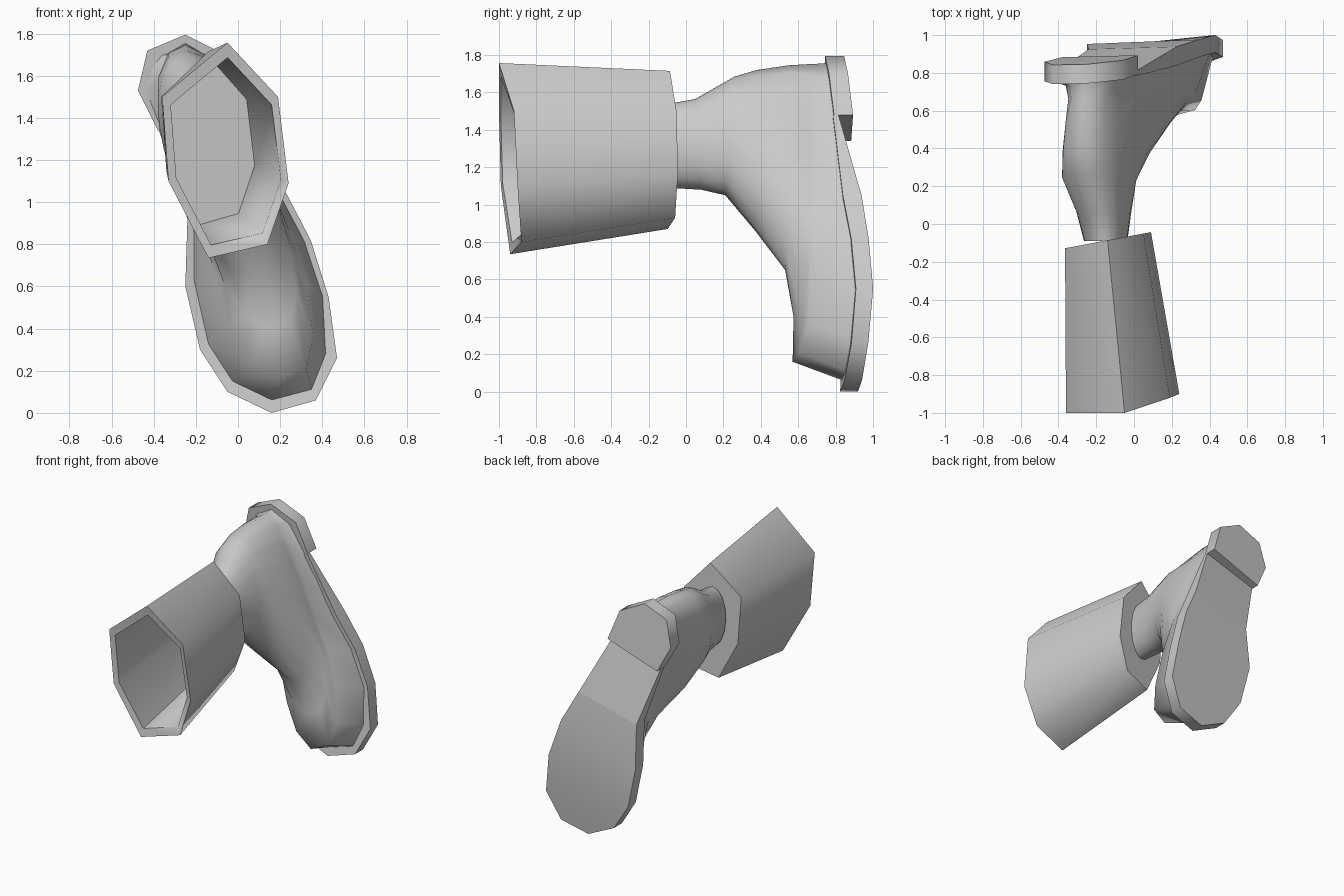
import bpy, bmesh, math
from mathutils import Vector

if "Cube" in bpy.data.objects:
    bpy.data.objects.remove(bpy.data.objects["Cube"])


def finish(name, bm, angle):
    bmesh.ops.recalc_face_normals(bm, faces=bm.faces[:])
    mesh = bpy.data.meshes.new(name)
    bm.to_mesh(mesh)
    bm.free()
    ob = bpy.data.objects.new(name, mesh)
    bpy.context.collection.objects.link(ob)
    bpy.ops.object.select_all(action='DESELECT')
    ob.select_set(True)
    bpy.context.view_layer.objects.active = ob
    bpy.ops.object.shade_smooth_by_angle(angle=math.radians(angle))
    return ob


def skin(bm, rings, caps=True):
    """Join rings of points with quads; returns the vertex rings."""
    vr = [[bm.verts.new(p) for p in r] for r in rings]
    n = len(vr[0])
    for a, b in zip(vr, vr[1:]):
        for i in range(n):
            j = (i + 1) % n
            bm.faces.new((a[i], a[j], b[j], b[i]))
    if caps:
        bm.faces.new(vr[0])
        bm.faces.new(vr[-1])
    return vr


def interp(table, t):
    for (a, u), (b, v) in zip(table, table[1:]):
        if t <= b:
            return u + (v - u) * max(0, t - a) / (b - a)
    return table[-1][1]


def inset(ring, f, dy):
    c = sum((Vector(p) for p in ring), Vector()) / len(ring)
    return [(c.x + (x - c.x) * f, y + dy, c.z + (z - c.z) * f) for x, y, z in ring]


# Hollow seven-sided cuff, closed at the ankle end
front = [(-.05, -1, 1.757), (.19, -.92, 1.5), (.24, -.9, 1.09), (.14, -.88, .8),
         (-.14, -.94, .735), (-.33, -.99, 1.1), (-.36, -1, 1.5)]
back_xz = [(-.14, 1.715), (.05, 1.5), (.09, 1.17), (.01, .93),
           (-.2, .87), (-.34, 1.15), (-.365, 1.5)]
back = [(x, -.06 + .187 * x, z) for x, z in back_xz]
bm = bmesh.new()
skin(bm, [back, front, inset(front, .87, .01), inset(back, .95, -.05)])
finish("cuff", bm, 66)

# Sole-shaped outline (x, z), heel first then down the right side and back up
outline = [(-.25, 1.75), (-.10, 1.67), (-.02, 1.50), (.09, 1.30), (.22, 1.02),
           (.33, .80), (.41, .55), (.42, .28), (.35, .11), (.16, .06),
           (-.03, .15), (-.15, .33), (-.22, .62), (-.23, .90), (-.36, 1.30),
           (-.44, 1.54), (-.40, 1.69)]


def upper_ring(k, xt, zt, yt, xb, zb, yb, width, dome=0):
    """Section blended from ellipse (k=0) to sole outline (k=1)."""
    pts = []
    for i, (x, z) in enumerate(outline):
        a = math.pi * i / 9 if i <= 9 else math.pi * (1 + (i - 9) / 8)
        s = (1.75 - z) / 1.69
        w = x - (-.25 + .41 * s)
        s = s * k + (1 - math.cos(a)) / 2 * (1 - k)
        w = w * k + .25 * math.sin(a) * (1 - k)
        y = yt + (yb - yt) * s + dome * s * (w / .25) ** 2
        pts.append((xt + (xb - xt) * s + w * width, y, zt + (zb - zt) * s))
    return pts


# Shoe upper: sections fanning from ankle to sole
seam = [(0, .83), (.06, .84), (.5, .92), (.8, .91), (1.03, .90), (1.3, .84), (1.5, .80), (1.75, .79)]
rings = [upper_ring(*p) for p in (
    (0, -.16, 1.54, -.09, -.14, 1.09, -.09, .46),
    (0, -.18, 1.565, .05, -.14, 1.08, .08, .58),
    (.1, -.23, 1.685, .26, -.15, 1.05, .21, .76),
    (.2, -.25, 1.72, .38, -.07, .86, .37, .8),
    (.4, -.25, 1.745, .55, .06, .65, .53, .76),
    (.6, -.25, 1.752, .67, .15, .40, .575, .7, .06),
    (.9, -.25, 1.755, .75, .2, .16, .57, .72, .05))]
rings.append([(x, interp(seam, z) + .065 * (x - .2), z) for x, z in outline])
bm = bmesh.new()
skin(bm, rings)
finish("shoe_upper", bm, 70)

# Sole plate with arch rising to the heel
edge = [(.02, 1.48), (.225, 1.05), (.345, .82), (.43, .55), (.47, .26), (.37, .06),
        (.16, .0), (-.05, .1), (-.18, .3), (-.25, .6), (-.24, .92), (-.375, 1.34)]
inner_y = [(0, .84), (.26, .88), (.5, .91), (.8, .89), (1.05, .85), (1.34, .84), (1.48, .81)]
outer_y = [(0, .935), (.26, .97), (.53, 1.0), (.82, .98), (1.05, .95), (1.34, .88), (1.48, .84)]
bm = bmesh.new()
lo, hi = skin(bm, [[(x, interp(t, z) + .065 * (x - .4), z) for x, z in edge]
                   for t in (inner_y, outer_y)], False)
for ring in (lo, hi):
    for i in range(5):
        bm.faces.new((ring[i], ring[i + 1], ring[10 - i], ring[11 - i]))
bm.edges.get((hi[1], hi[10])).smooth = False
finish("sole", bm, 48)

# Heel block
heel = [(.02, 1.48), (-.06, 1.70), (-.25, 1.795), (-.43, 1.72), (-.475, 1.53), (-.38, 1.34)]
bm = bmesh.new()
skin(bm, [[(x, y + .06 * x - .1 * (z - 1.48), z) for x, z in heel] for y in (.79, .892)])
finish("heel", bm, 65)
